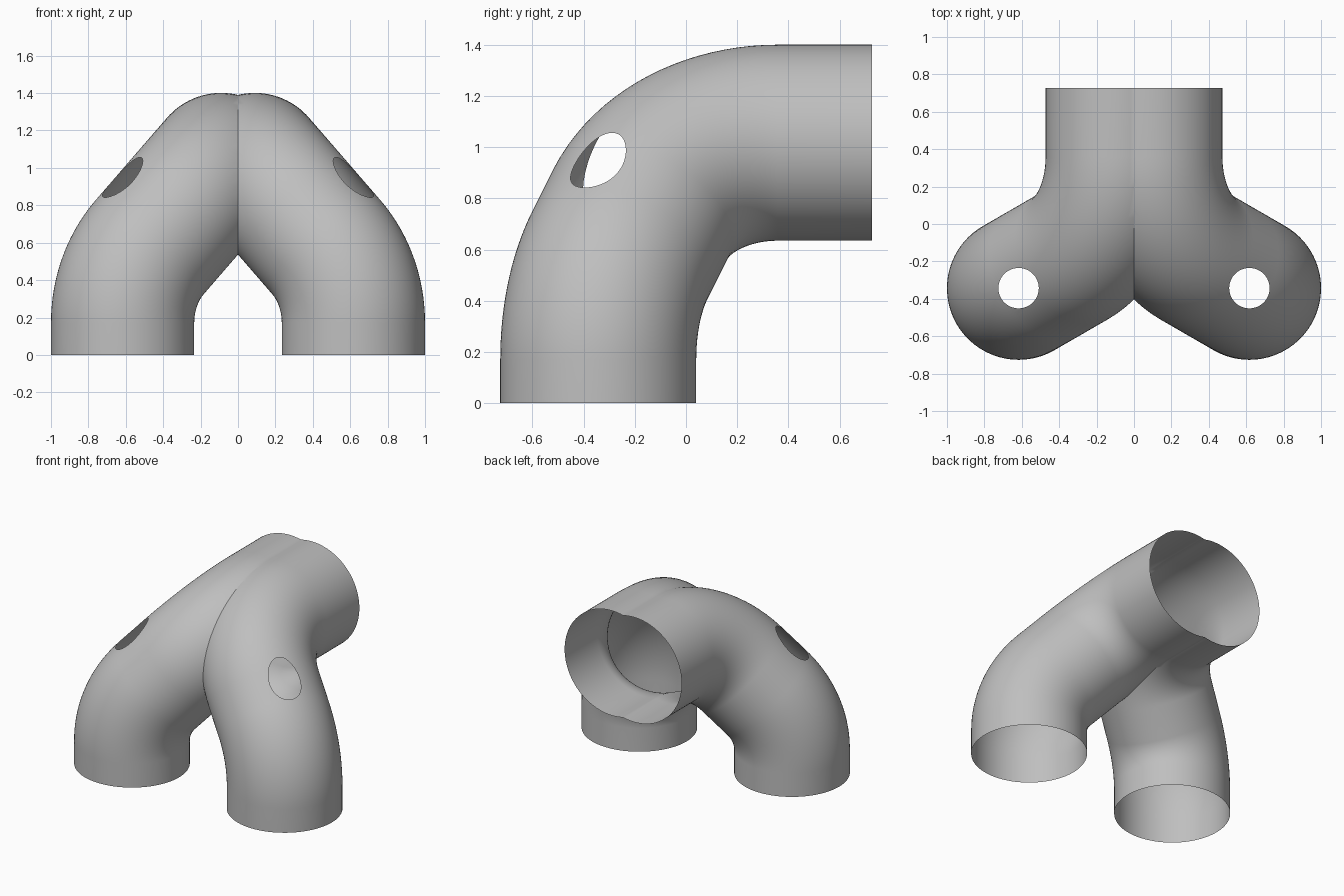
import bpy, bmesh, math
from mathutils import Vector, Quaternion

if "Cube" in bpy.data.objects:
    bpy.data.objects.remove(bpy.data.objects["Cube"], do_unlink=True)

PIPE_R, BEND_R, HOLE_R = 0.383, 0.575, 0.108
SIDES, BEND_STEPS = 96, 20
LEG_X, LEG_Y, MOUTH_Y = 0.617, -0.343, 0.726

# Corner points of the pipe's centre line: leg, slanted run, rear outlet
slant = Vector((-math.cos(math.radians(30)), 0.5, 1)).normalized()
corners = [Vector((LEG_X, LEG_Y, 0)), Vector((LEG_X, LEG_Y, 0.409))]
corners.append(corners[1] + slant * 0.861)
corners.append(Vector((corners[2].x, MOUTH_Y, corners[2].z)))


def rounded_path(pts, radius):
    """Centre points and directions of a polyline with circular bends."""
    path = [(pts[0], (pts[1] - pts[0]).normalized())]
    for a, b, c in zip(pts, pts[1:], pts[2:]):
        d0, d1 = (b - a).normalized(), (c - b).normalized()
        angle = d0.angle(d1)
        axis = d0.cross(d1).normalized()
        start = b - d0 * radius * math.tan(angle / 2)
        inward = axis.cross(d0)
        centre = start + inward * radius
        for i in range(BEND_STEPS + 1):
            q = Quaternion(axis, angle * i / BEND_STEPS)
            path.append((centre - q @ inward * radius, q @ d0))
    path.append((pts[-1], (pts[-1] - pts[-2]).normalized()))
    return path


# Closed pipe swept along the path
bm = bmesh.new()
rings, turn, last = [], Quaternion(), Vector((0, 0, 1))
for centre, direction in rounded_path(corners, BEND_R):
    turn = last.rotation_difference(direction) @ turn
    last = direction
    ring = []
    for i in range(SIDES):
        a = math.tau * i / SIDES
        ring.append(bm.verts.new(
            centre + turn @ Vector((math.cos(a), math.sin(a), 0)) * PIPE_R))
    rings.append(ring)
for low, high in zip(rings, rings[1:]):
    for i in range(SIDES):
        j = (i + 1) % SIDES
        bm.faces.new((low[i], low[j], high[j], high[i]))
bm.faces.new(rings[0][::-1])
bm.faces.new(rings[-1])
mesh = bpy.data.meshes.new("branched_pipe")
bm.to_mesh(mesh)
bm.free()
pipe = bpy.data.objects.new("branched_pipe", mesh)
bpy.context.collection.objects.link(pipe)

# Round hole drilled straight down through the upper wall of the leg
bpy.ops.mesh.primitive_cylinder_add(vertices=64, radius=HOLE_R, depth=1.2,
                                    location=(LEG_X, LEG_Y, 1.1))
cutter = bpy.context.object
cutter.name = "hole_cutter"
cutter.hide_render = True
cut = pipe.modifiers.new("hole", 'BOOLEAN')
cut.operation, cut.solver, cut.object = 'DIFFERENCE', 'EXACT', cutter
evaluated = pipe.evaluated_get(bpy.context.evaluated_depsgraph_get())
drilled = bpy.data.meshes.new_from_object(evaluated)
pipe.modifiers.clear()
pipe.data = drilled
bpy.data.objects.remove(cutter, do_unlink=True)


def is_closing_face(face):
    """End caps and the walls left by the drilling."""
    cos = [v.co for v in face.verts]
    return (all(c.z < 0.001 for c in cos)
            or all(c.y > MOUTH_Y - 0.001 for c in cos)
            or all(abs(math.hypot(c.x - LEG_X, c.y - LEG_Y) - HOLE_R) < 0.001
                   for c in cos))


# Open the shell, trim it at the middle and mirror it into two joined pipes
bm = bmesh.new()
bm.from_mesh(drilled)
bmesh.ops.delete(bm, geom=[f for f in bm.faces if is_closing_face(f)],
                 context='FACES')
bmesh.ops.bisect_plane(bm, geom=bm.verts[:] + bm.edges[:] + bm.faces[:],
                       dist=0.00001, plane_co=(0, 0, 0), plane_no=(1, 0, 0),
                       clear_inner=True)
bmesh.ops.mirror(bm, geom=bm.verts[:] + bm.edges[:] + bm.faces[:],
                 axis='X', merge_dist=0.0001)
bmesh.ops.recalc_face_normals(bm, faces=bm.faces[:])
bm.to_mesh(drilled)
bm.free()

# Plain grey colour
grey = bpy.data.materials.new("plain_grey")
grey.use_nodes = True
colour = (0.52, 0.52, 0.52, 1)
grey.diffuse_color = colour
grey.node_tree.nodes["Principled BSDF"].inputs["Base Color"].default_value = colour
drilled.materials.clear()
drilled.materials.append(grey)

bpy.ops.object.select_all(action='DESELECT')
pipe.select_set(True)
bpy.context.view_layer.objects.active = pipe
bpy.ops.object.shade_smooth_by_angle(angle=math.radians(30))
